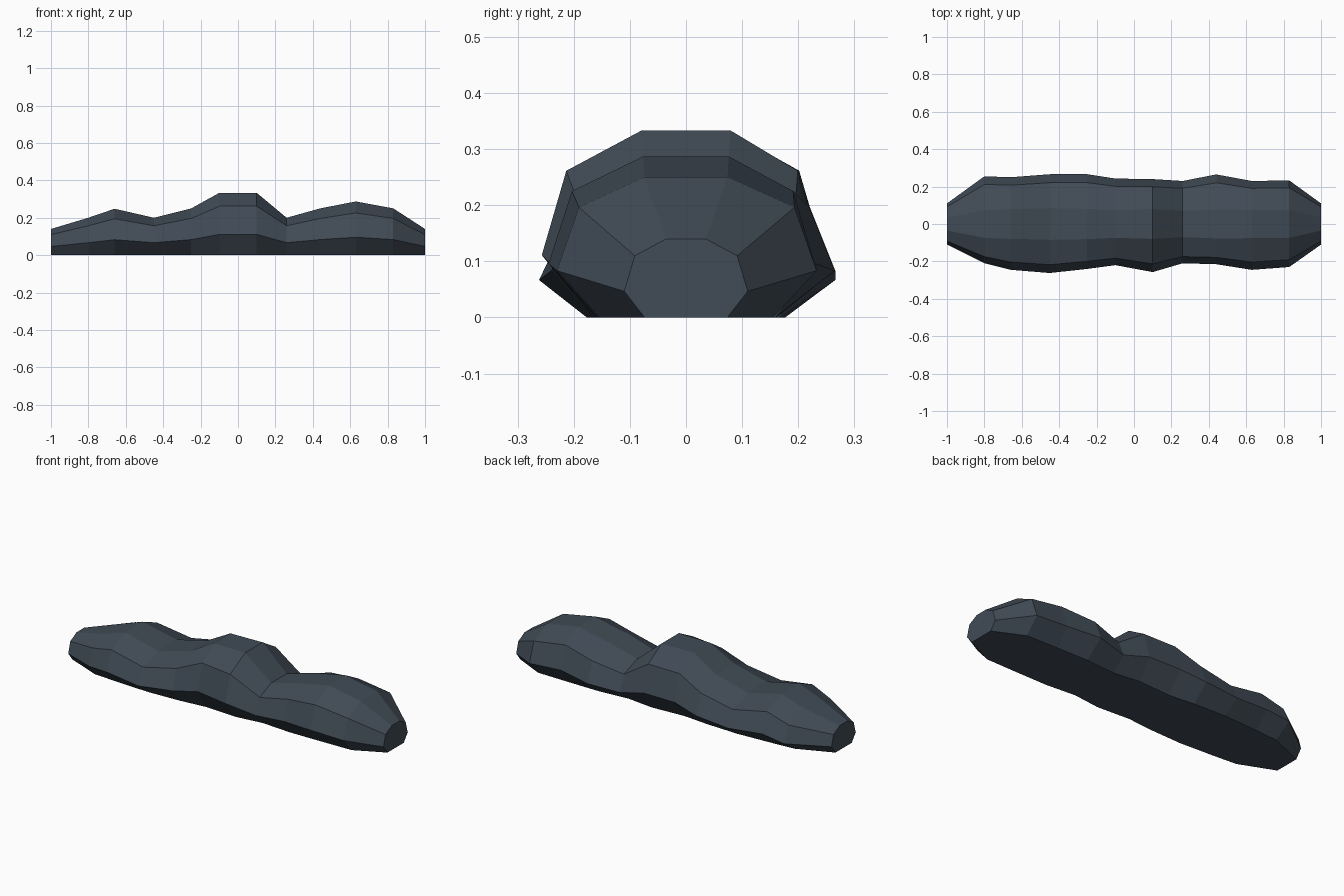
import bpy, bmesh

if "Cube" in bpy.data.objects:
    bpy.data.objects.remove(bpy.data.objects["Cube"])

# One flat slate colour
slate = bpy.data.materials.new("dark_slate")
slate.diffuse_color = (0.052, 0.070, 0.092, 1)
slate.use_nodes = True
slate.node_tree.nodes["Principled BSDF"].inputs["Base Color"].default_value = slate.diffuse_color

# Stations along the ridge: x, height, half width at front, half width at back
STATIONS = [
    (-1.00, 0.14, 0.11, 0.11), (-0.80, 0.20, 0.21, 0.255),
    (-0.66, 0.248, 0.245, 0.25), (-0.45, 0.20, 0.262, 0.266),
    (-0.25, 0.25, 0.24, 0.266), (-0.10, 0.333, 0.22, 0.243),
    (0.10, 0.333, 0.257, 0.24), (0.26, 0.20, 0.21, 0.23),
    (0.44, 0.25, 0.215, 0.265), (0.63, 0.287, 0.245, 0.23),
    (0.83, 0.25, 0.23, 0.233), (1.00, 0.14, 0.11, 0.11),
]


def section(x, h, front, back):
    """Eight-sided cross-section: flat base, bulging sides, flat crest."""
    mid = (front + back) / 2
    return [(x, -0.67 * mid, 0), (x, -front, h / 3),
            (x, -0.83 * front, 0.785 * h), (x, -0.32 * mid, h),
            (x, 0.32 * mid, h), (x, 0.83 * back, 0.785 * h),
            (x, back, h / 3), (x, 0.67 * mid, 0)]


# Rock ridge: loft the sections and cap both ends
bm = bmesh.new()
rings = [[bm.verts.new(p) for p in section(*s)] for s in STATIONS]
for a, b in zip(rings, rings[1:]):
    for i in range(8):
        j = (i + 1) % 8
        bm.faces.new((a[i], b[i], b[j], a[j]))
bm.faces.new(rings[0])
bm.faces.new(rings[-1])
bmesh.ops.recalc_face_normals(bm, faces=bm.faces[:])

mesh = bpy.data.meshes.new("rock_ridge")
bm.to_mesh(mesh)
bm.free()
mesh.materials.append(slate)
ridge = bpy.data.objects.new("rock_ridge", mesh)
bpy.context.collection.objects.link(ridge)
